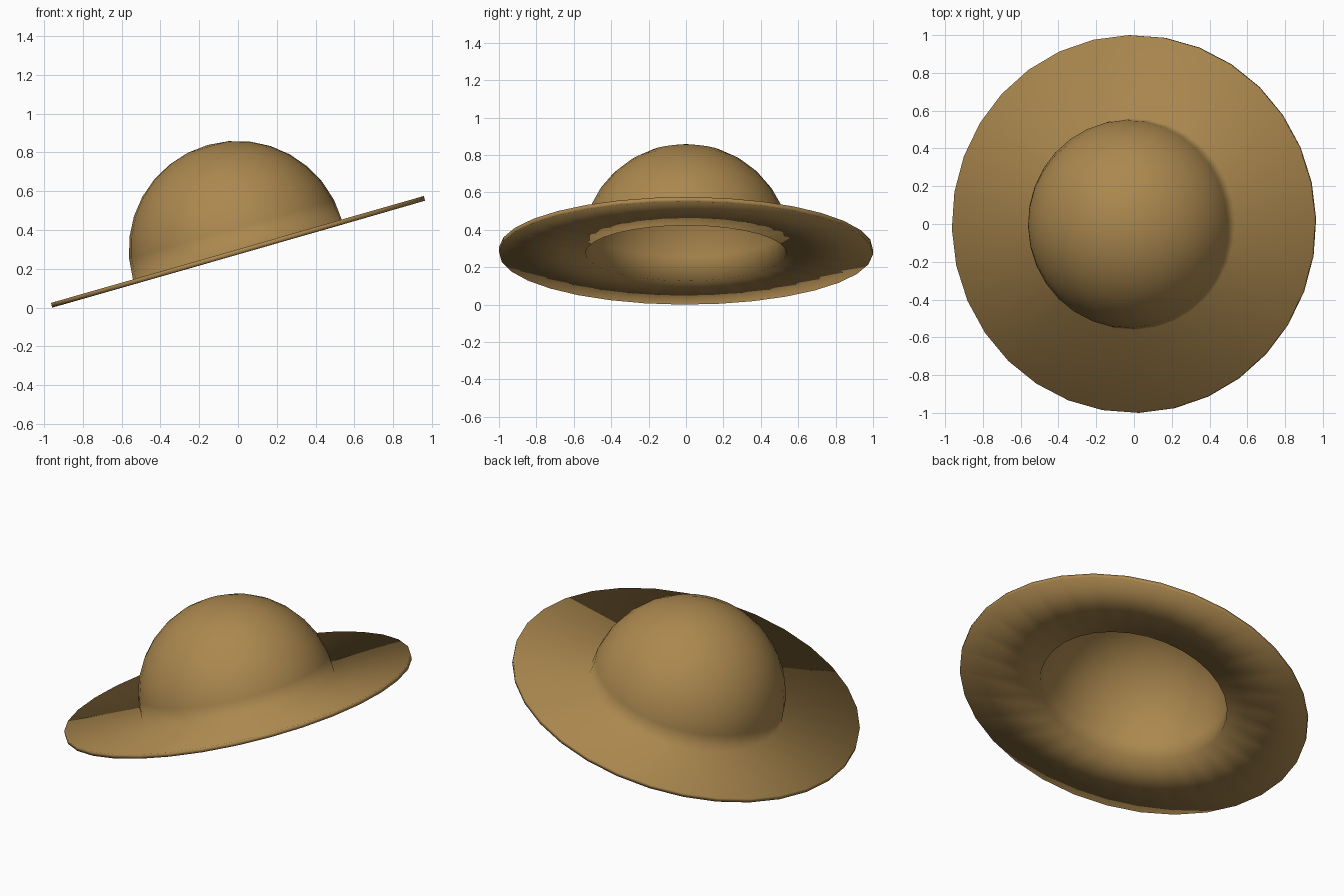
import bpy, bmesh
from math import sin, cos, pi, radians
from mathutils import Matrix

cube = bpy.data.objects.get("Cube")
if cube:
    bpy.data.objects.remove(cube, do_unlink=True)

SIDES, RINGS = 32, 8
BRIM_R, CROWN_R, THICK = 1.0, 0.56, 0.025
TILT = radians(16)

# Single tan felt colour
felt = bpy.data.materials.new("tan_felt")
felt.use_nodes = True
colour = (0.41, 0.247, 0.078, 1)
felt.diffuse_color = colour
bsdf = next(n for n in felt.node_tree.nodes if n.type == 'BSDF_PRINCIPLED')
bsdf.inputs["Base Color"].default_value = colour
bsdf.inputs["Roughness"].default_value = 0.9

# Profile: from the top of the round crown down to the brim edge
bm = bmesh.new()
steps = [i / RINGS * pi / 2 for i in range(RINGS + 1)]
profile = [(CROWN_R * sin(a), CROWN_R * cos(a)) for a in steps] + [(BRIM_R, 0)]
verts = [bm.verts.new((r, 0, z)) for r, z in profile]
edges = [bm.edges.new(pair) for pair in zip(verts, verts[1:])]

# Revolve the profile into a continuous crown and brim
bmesh.ops.spin(bm, geom=verts + edges, cent=(0, 0, 0), axis=(0, 0, 1),
               angle=2 * pi, steps=SIDES, use_duplicate=False)
bmesh.ops.remove_doubles(bm, verts=bm.verts, dist=0.001)
bmesh.ops.rotate(bm, verts=bm.verts, cent=(0, 0, 0),
                 matrix=Matrix.Rotation(radians(1.5), 3, 'Z'))
bmesh.ops.recalc_face_normals(bm, faces=bm.faces)
bm.normal_update()
if sum(f.normal.z * f.calc_area() for f in bm.faces) < 0:
    bmesh.ops.reverse_faces(bm, faces=bm.faces)
for face in bm.faces:
    face.smooth = True

mesh = bpy.data.meshes.new("hat")
bm.to_mesh(mesh)
bm.free()
mesh.materials.append(felt)
hat = bpy.data.objects.new("hat", mesh)
bpy.context.collection.objects.link(hat)

# Felt thickness, grown inwards so the crown stays hollow
shell = hat.modifiers.new("felt_thickness", 'SOLIDIFY')
shell.thickness = THICK
shell.offset = -1
shell.use_even_offset = True

# Tilt the hat so its left side is raised, lowest brim edge on the ground
hat.rotation_euler = (0, -TILT, 0)
hat.location = (-THICK * sin(TILT) / 2, 0, BRIM_R * sin(TILT) + THICK * cos(TILT))
